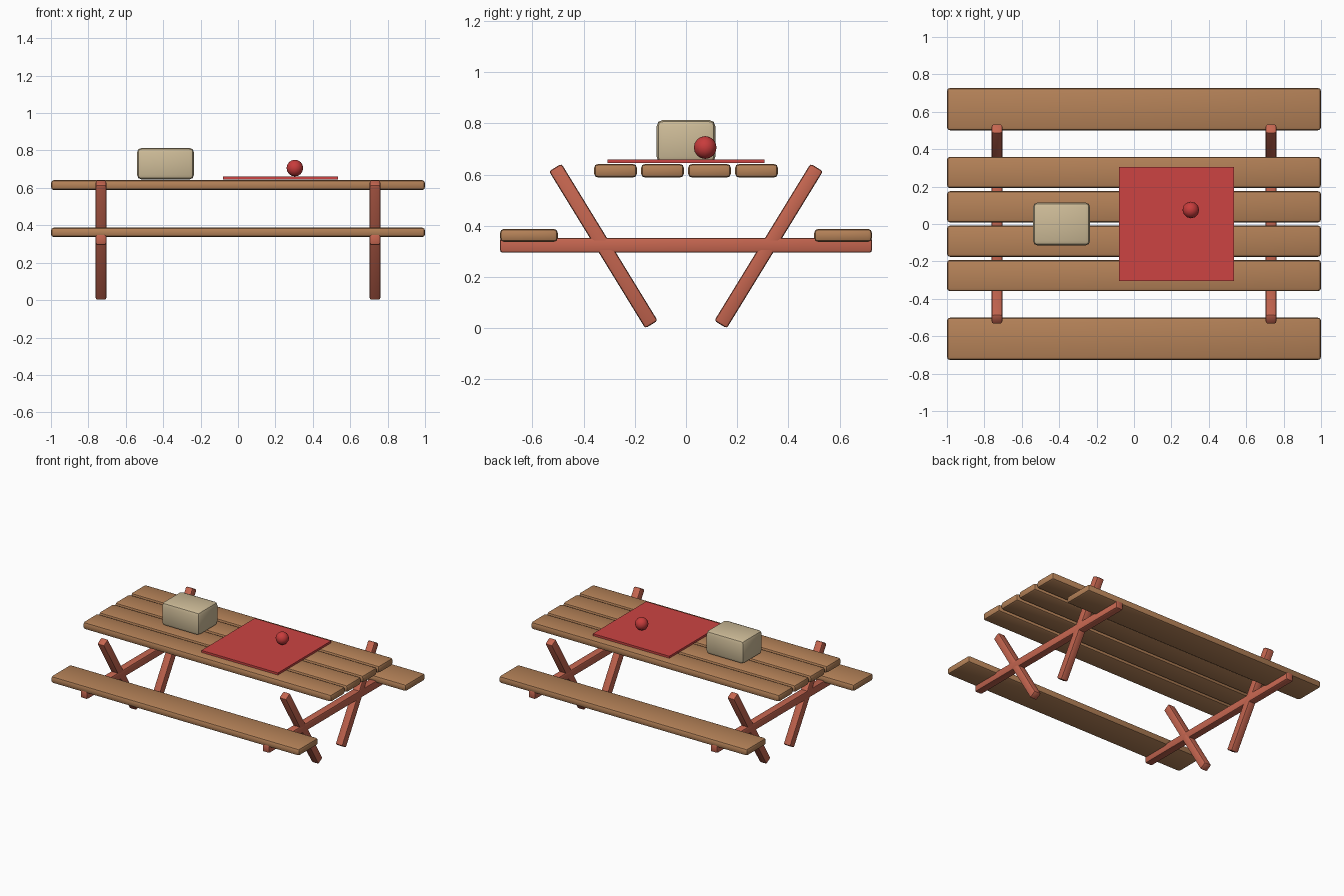
import bpy, math
from mathutils import Vector

if "Cube" in bpy.data.objects:
    bpy.data.objects.remove(bpy.data.objects["Cube"])


def material(name, rgb):
    m = bpy.data.materials.new(name)
    lin = [(c / 255 / 12.92) if c < 10 else ((c / 255 + 0.055) / 1.055) ** 2.4 for c in rgb]
    m.diffuse_color = (*lin, 1)
    m.use_nodes = True
    m.node_tree.nodes["Principled BSDF"].inputs["Base Color"].default_value = m.diffuse_color
    return m


WOOD = material("brown wood", (181, 130, 88))
FRAME = material("red frame", (198, 102, 80))
CLOTH = material("red cloth", (204, 68, 66))
APPLE = material("apple red", (200, 60, 60))
WICKER = material("pale wicker", (206, 188, 152))


def finish(ob, name, mat):
    ob.name = name
    ob.data.materials.append(mat)
    bpy.ops.object.shade_smooth_by_angle(angle=math.radians(35))
    return ob


def box(name, lo, hi, mat, bevel=0.0, segments=2, tilt=0.0):
    lo, hi = Vector(lo), Vector(hi)
    bpy.ops.mesh.primitive_cube_add(size=1, location=(lo + hi) / 2, rotation=(tilt, 0, 0))
    ob = bpy.context.object
    ob.scale = hi - lo
    bpy.ops.object.transform_apply(location=False, rotation=False, scale=True)
    if bevel:
        b = ob.modifiers.new("rounded edges", 'BEVEL')
        b.width, b.segments = bevel, segments
        bpy.ops.object.modifier_apply(modifier=b.name)
    return finish(ob, name, mat)


# table top planks
for i in range(4):
    y = (i - 1.5) * 0.1837
    box(f"table_plank_{i + 1}", (-1, y - 0.084, 0.588), (1, y + 0.084, 0.642), WOOD, 0.017)

# benches
for s, side in ((-1, "front"), (1, "back")):
    box(f"{side}_bench", (-1, s * 0.614 - 0.113, 0.337), (1, s * 0.614 + 0.113, 0.388), WOOD, 0.016)

# leg frames: splayed legs and a cross beam at each end
half, w = 0.36, 0.0285
for sx, end in ((-1, "left"), (1, "right")):
    x = sx * 0.7325
    box(f"{end}_cross_beam", (x - w, -0.727, 0.295), (x + w, 0.727, 0.353), FRAME, 0.01)
    for sy, side in ((-1, "front"), (1, "back")):
        y = sy * 0.323
        box(f"{end}_{side}_leg", (x - w, y - w, 0.321 - half), (x + w, y + w, 0.321 + half),
            FRAME, 0.01, tilt=-sy * math.radians(31.5))

# things on the table
box("cloth", (-0.08, -0.306, 0.645), (0.535, 0.306, 0.66), CLOTH)
box("basket", (-0.54, -0.115, 0.645), (-0.235, 0.115, 0.814), WICKER, 0.025)
bpy.ops.mesh.primitive_uv_sphere_add(segments=12, ring_count=8, radius=0.0445, location=(0.304, 0.075, 0.706))
finish(bpy.context.object, "apple", APPLE)
